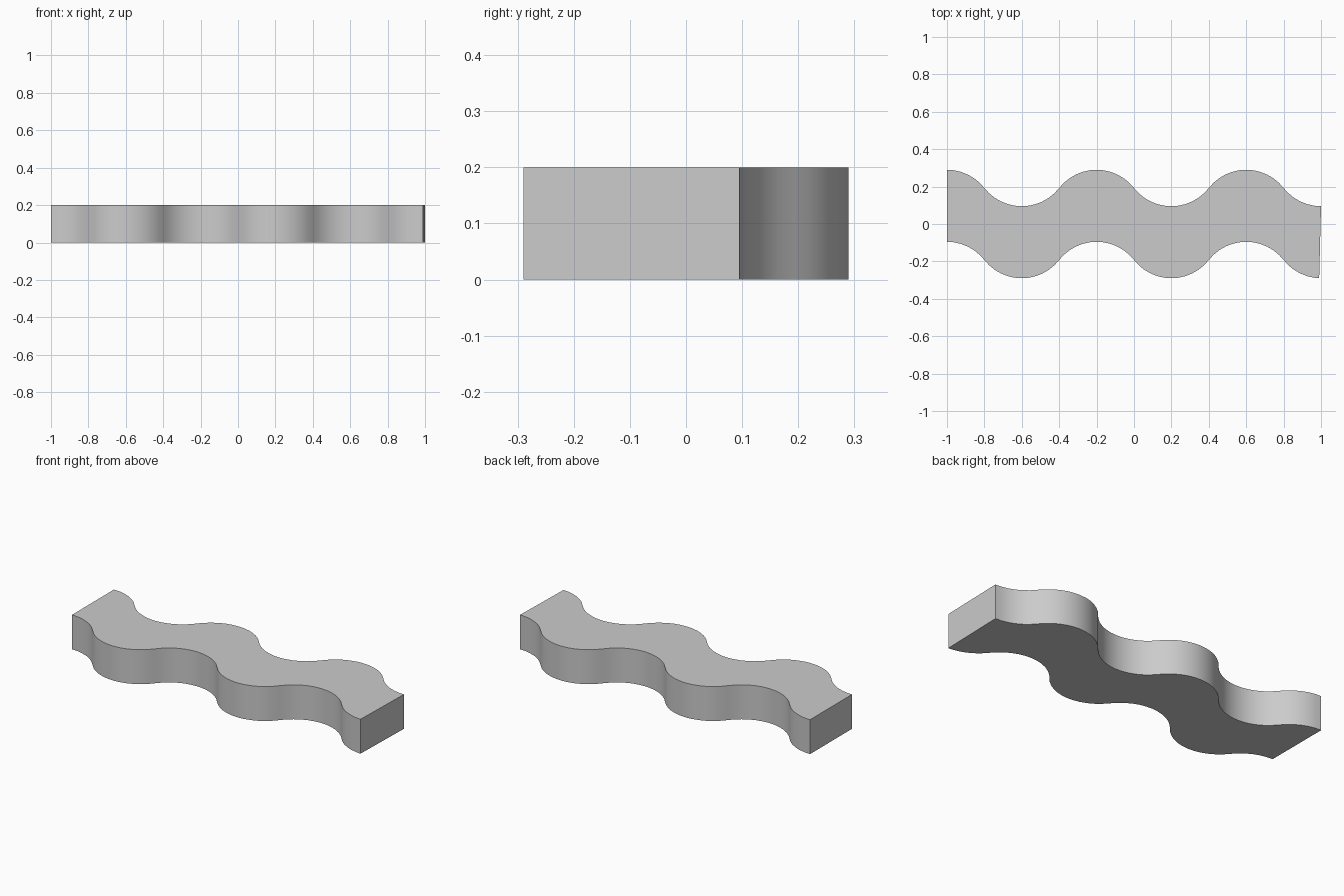
import bpy, bmesh, math

if "Cube" in bpy.data.objects:
    bpy.data.objects.remove(bpy.data.objects["Cube"])

HALF = 0.2          # half the chord of one arc
AMP = 0.0975        # wave height above the mid line
MID = 0.1925        # mid line of the back edge (front edge is at -MID)
HEIGHT = 0.2
SEG = 12            # facets per full arc
RADIUS = (HALF**2 + AMP**2) / (2 * AMP)
SWEEP = math.asin(HALF / RADIUS)


def wave():
    """Alternating circular arcs from x = -1 (crest) to x = 1 (valley)."""
    pts = []
    for k in range(6):
        cx, sign = -1 + 0.4 * k, 1 if k % 2 == 0 else -1
        first = SEG // 2 if k == 0 else 0
        last = SEG // 2 if k == 5 else SEG
        for i in range(first, last):
            a = SWEEP * (2 * i / SEG - 1)
            pts.append((cx + RADIUS * math.sin(a),
                        sign * (AMP - RADIUS * (1 - math.cos(a)))))
    pts.append((1.0, -AMP))
    return pts


# Wavy outline: the same wave along the back and front edges
edge = wave()
front = [(x, y - MID) for x, y in edge]
front[-1] = (0.99, front[-1][1])      # slightly slanted right end
back = [(x, y + MID) for x, y in edge]

# Slab built as strips so top and bottom stay clean
bm = bmesh.new()
rows = []
for (fx, fy), (bx, by) in zip(front, back):
    rows.append([bm.verts.new(p) for p in (
        (fx, fy, 0), (bx, by, 0), (bx, by, HEIGHT), (fx, fy, HEIGHT))])
for r, s in zip(rows, rows[1:]):
    for i in range(4):
        j = (i + 1) % 4
        bm.faces.new((r[i], r[j], s[j], s[i]))
bm.faces.new(rows[0])
bm.faces.new(rows[-1][::-1])
bmesh.ops.recalc_face_normals(bm, faces=bm.faces)

mesh = bpy.data.meshes.new("wavy_slab")
bm.to_mesh(mesh)
bm.free()
slab = bpy.data.objects.new("wavy_slab", mesh)
bpy.context.collection.objects.link(slab)

# Smooth curved sides, crisp rims
bpy.context.view_layer.objects.active = slab
slab.select_set(True)
bpy.ops.object.shade_smooth_by_angle(angle=math.radians(30))
